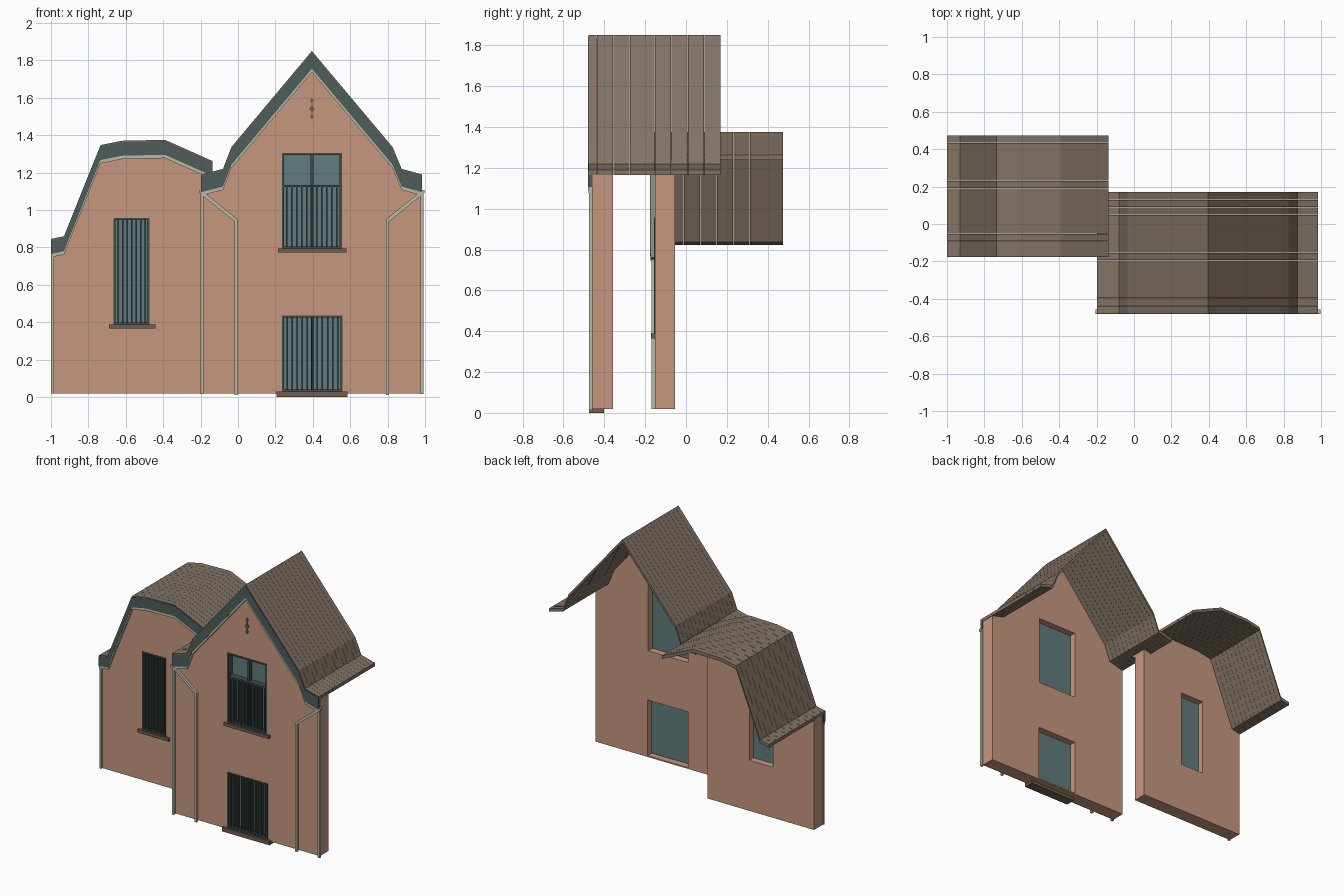
import bpy

cube = bpy.data.objects.get("Cube")
if cube:
    bpy.data.objects.remove(cube, do_unlink=True)


def material(name, r, g, b):
    m = bpy.data.materials.new(name)
    m.use_nodes = True
    m.diffuse_color = (r, g, b, 1)
    m.node_tree.nodes["Principled BSDF"].inputs["Base Color"].default_value = (r, g, b, 1)
    return m


BRICK = material("salmon wall", 0.57, 0.31, 0.21)
ROOF = material("brown roof", 0.22, 0.17, 0.13)
GREEN = material("dark green fascia", 0.075, 0.11, 0.10)
CREAM = material("pale trim", 0.50, 0.48, 0.37)
GLASS = material("blue grey glass", 0.12, 0.20, 0.21)
FRAME = material("dark green frame", 0.05, 0.075, 0.07)
SILL = material("brown sill", 0.17, 0.11, 0.08)


def prism(name, loops, y0, y1, mat):
    """Flat x-z outlines (later loops are holes) extruded from y0 to y1."""
    cu = bpy.data.curves.new(name, "CURVE")
    cu.dimensions = "2D"
    cu.fill_mode = "BOTH"
    cu.extrude = (y1 - y0) / 2
    for loop in loops:
        sp = cu.splines.new("POLY")
        sp.points.add(len(loop) - 1)
        for p, (x, z) in zip(sp.points, loop):
            p.co = (x, z, 0, 1)
        sp.use_cyclic_u = True
        sp.use_smooth = False
    tmp = bpy.data.objects.new(name + "_outline", cu)
    bpy.context.collection.objects.link(tmp)
    bpy.context.view_layer.update()
    dg = bpy.context.evaluated_depsgraph_get()
    me = bpy.data.meshes.new_from_object(tmp.evaluated_get(dg))
    bpy.data.objects.remove(tmp, do_unlink=True)
    # stand the outline up and move it to its depth
    for v in me.vertices:
        x, z, d = v.co
        v.co = (x, (y0 + y1) / 2 - d, z)
    me.materials.clear()
    me.materials.append(mat)
    for p in me.polygons:
        p.use_smooth = False
        p.material_index = 0
    ob = bpy.data.objects.new(name, me)
    bpy.context.collection.objects.link(ob)
    return ob


def rect(x0, x1, z0, z1):
    return [(x0, z0), (x1, z0), (x1, z1), (x0, z1)]


def box(name, x0, x1, y0, y1, z0, z1, mat):
    return prism(name, [rect(x0, x1, z0, z1)], y0, y1, mat)


def band(profile, top, bottom):
    """Closed outline between two drops below a roof profile."""
    return [(x, z - top) for x, z in profile] + [(x, z - bottom) for x, z in reversed(profile)]


def house(side, profile, wall_x, front, drop, holes):
    """Wall with openings, slatted roof, fascia and trim."""
    x0, x1 = wall_x
    top = [(min(max(x, x0), x1), z - 0.02) for x, z in profile]
    prism(side + "_wall", [[(x0, 0.02)] + top + [(x1, 0.02)]] + [rect(*h) for h in holes],
          front, front + 0.1, BRICK)
    # roof of narrow strips with hairline joints
    count, pitch = 16, 0.648 / 16
    strip = prism(side + "_roof", [band(profile, 0, 0.024)],
                  front - 0.02, front - 0.021 + pitch, ROOF)
    arr = strip.modifiers.new("strips", "ARRAY")
    arr.count = count
    arr.use_relative_offset = False
    arr.use_constant_offset = True
    arr.constant_offset_displace = (0, pitch, 0)
    prism(side + "_fascia", [band(profile, 0.006, drop)], front - 0.023, front, GREEN)
    prism(side + "_trim", [band(profile, drop, drop + 0.018)], front - 0.021, front, CREAM)


def window(name, hole, front, bars, bar_top, sill, sill_back):
    """Recessed glass, frame, mullion, railing bars and sill."""
    x0, x1, z0, z1 = hole
    t = 0.011
    box(name + "_glass", x0, x1, front + 0.045, front + 0.052, z0, z1, GLASS)
    prism(name + "_frame", [rect(*hole), rect(x0 + t, x1 - t, z0 + t, z1 - t)],
          front - 0.004, front + 0.045, FRAME)
    mid = (x0 + x1) / 2
    if bars > 7:
        box(name + "_mullion", mid - 0.008, mid + 0.008, front + 0.015, front + 0.045, z0, z1, FRAME)
    if bar_top < z1:
        box(name + "_transom", x0, x1, front, front + 0.045, bar_top - 0.006, bar_top + 0.006, FRAME)
    for i in range(1, bars + 1):
        x = x0 + (x1 - x0) * i / (bars + 1)
        box(name + "_bar", x - 0.004, x + 0.004, front + 0.005, front + 0.025, z0, bar_top, FRAME)
    sx0, sx1, sz0 = sill
    box(name + "_sill", sx0, sx1, front - 0.018, front + sill_back, sz0, z0, SILL)


# gabled house
F = -0.457
gable = [(-0.197, 1.19), (-0.08, 1.22), (-0.035, 1.337), (0.395, 1.85),
         (0.826, 1.337), (0.875, 1.22), (0.985, 1.19)]
upper = (0.235, 0.555, 0.795, 1.305)
lower = (0.235, 0.56, 0.03, 0.435)
house("gable", gable, (-0.197, 0.98), F, 0.095, [upper, lower])
window("upper_window", upper, F, 11, 1.128, (0.215, 0.58, 0.773), 0.02)
window("lower_window", lower, F, 11, 0.435, (0.205, 0.585, 0.0), 0.055)

# house with the curved roof
L = -0.153
curved = [(-1, 0.845), (-0.93, 0.86), (-0.735, 1.347), (-0.62, 1.37),
          (-0.39, 1.375), (-0.137, 1.262)]
slim = (-0.665, -0.473, 0.388, 0.957)
house("curved", curved, (-0.995, -0.137), L, 0.08, [slim])
window("slim_window", slim, L, 7, 0.957, (-0.69, -0.44, 0.365), 0.02)
box("curved_corner_strip", -1, -0.985, L - 0.015, L, 0.02, 0.77, CREAM)

# downpipes: corner strip, slanted branch and inner pipe on each side
w = 0.008
for side, s in (("left", 1), ("right", -1)):
    def at(d):
        return 0.395 + s * d
    edge, inner = 0.588, 0.405
    box(side + "_corner_pipe", *sorted((at(edge - w), at(edge + w))), F - 0.018, F, 0.015, 1.1, CREAM)
    prism(side + "_downpipe",
          [[(at(edge), 1.105), (at(inner - w), 0.95), (at(inner - w), 0.01),
            (at(inner + w), 0.01), (at(inner + w), 0.938), (at(edge), 1.08)]],
          F - 0.018, F, CREAM)
    box(side + "_pipe_head", *sorted((at(edge - 0.01), at(edge + 0.014))), F - 0.023, F, 1.09, 1.108, CREAM)

# diamond ornament high on the gable
for z, r in ((1.585, 0.011), (1.54, 0.016), (1.5, 0.011)):
    prism("wall_diamond", [[(0.395 - r, z), (0.395, z - r * 1.3), (0.395 + r, z), (0.395, z + r * 1.3)]],
          F - 0.008, F, SILL)
box("diamond_stem", 0.393, 0.397, F - 0.006, F, 1.5, 1.585, SILL)
